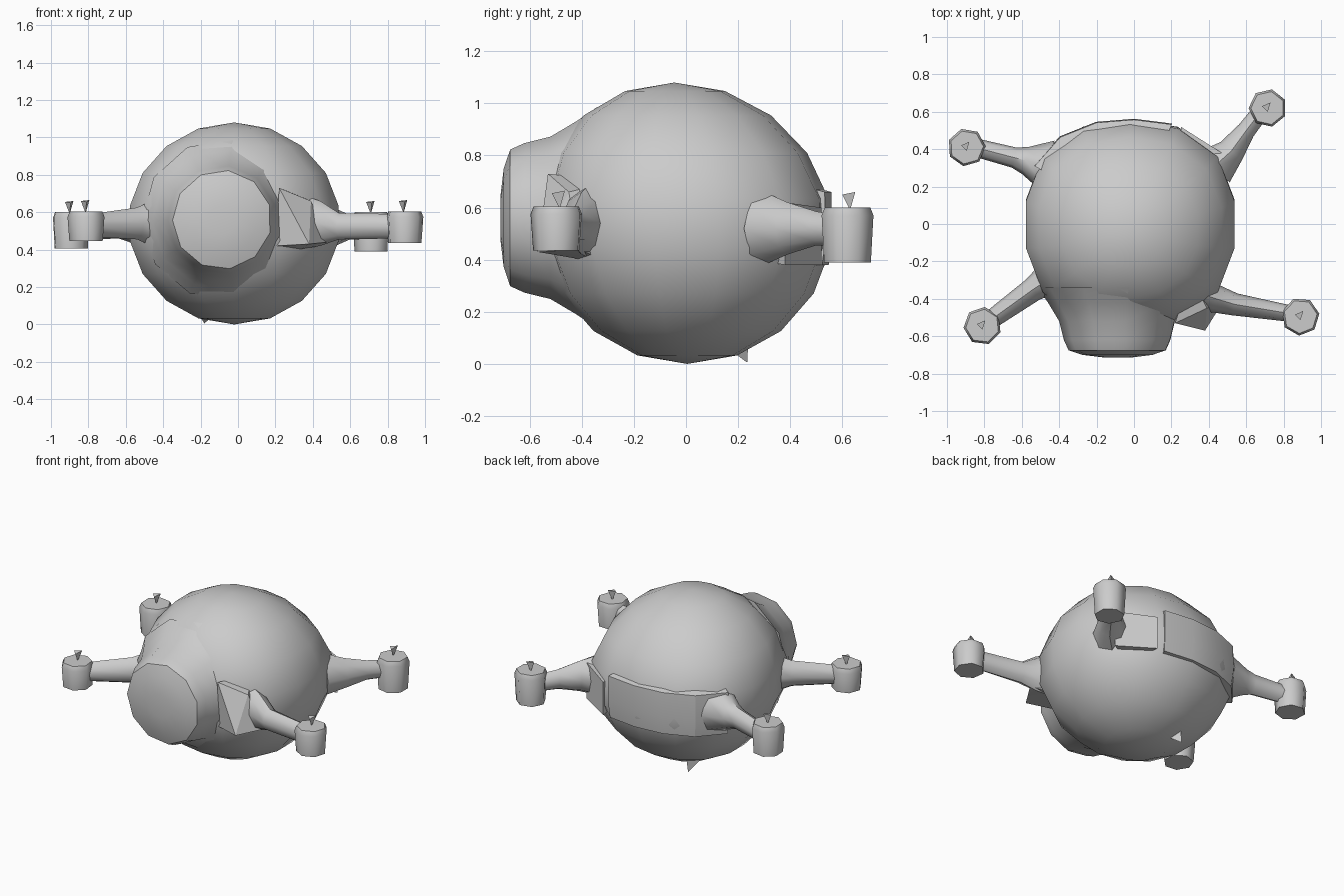
import bpy, bmesh, math
from mathutils import Vector

if "Cube" in bpy.data.objects:
    bpy.data.objects.remove(bpy.data.objects["Cube"])


def finish(name, bm, angle=35):
    bmesh.ops.recalc_face_normals(bm, faces=bm.faces)
    me = bpy.data.meshes.new(name)
    bm.to_mesh(me)
    bm.free()
    ob = bpy.data.objects.new(name, me)
    bpy.context.collection.objects.link(ob)
    bpy.ops.object.select_all(action='DESELECT')
    ob.select_set(True)
    bpy.context.view_layer.objects.active = ob
    bpy.ops.object.shade_smooth_by_angle(angle=math.radians(angle))
    return ob


def skin(name, rings, angle=35):
    """Join equal-length rings of points into a capped tube."""
    bm = bmesh.new()
    rows = [[bm.verts.new(p) for p in r] for r in rings]
    n = len(rows[0])
    for a, b in zip(rows, rows[1:]):
        for i in range(n):
            j = (i + 1) % n
            bm.faces.new((a[i], a[j], b[j], b[i]))
    bm.faces.new(rows[0])
    bm.faces.new(rows[-1])
    return finish(name, bm, angle)


def hull(name, pts):
    bm = bmesh.new()
    for p in pts:
        bm.verts.new(p)
    bmesh.ops.convex_hull(bm, input=bm.verts)
    return finish(name, bm, 20)


def circle(n, turn=0.0):
    return [(math.cos(math.tau * i / n + turn), math.sin(math.tau * i / n + turn)) for i in range(n)]


def bulge(a):
    """The body is slightly squared off in plan, fuller on the diagonals."""
    return 1 + 0.06 * math.sin(2 * a) ** 2


# Round body
bm = bmesh.new()
bmesh.ops.create_uvsphere(bm, u_segments=14, v_segments=9, radius=1)
for v in bm.verts:
    x, y, z = v.co
    k = 1 + (bulge(math.atan2(y, x)) - 1) * (1 - z * z)
    v.co = Vector((x * 0.575 * k - 0.02, y * 0.56 * k + 0.005 - 0.05 * max(z, 0), z * 0.54 + 0.54))
finish("body", bm, 40)

# Front collar with its shallow domed window, blending back into the body
profile = [(-0.34, 0.43), (-0.42, 0.375), (-0.52, 0.315), (-0.62, 0.29), (-0.675, 0.265), (-0.70, 0.19), (-0.713, 0.08)]
skin("front_collar", [[(-0.085 + r * c, y, 0.56 + r * s) for c, s in circle(11, 0.3)] for y, r in profile], 40)


# Four arms: each station is x, y, z, half width, half height
def arm(name, stations):
    d = Vector(stations[-1][:2]) - Vector(stations[0][:2])
    d.normalize()
    skin(name, [[(x - d.y * w * c, y + d.x * w * c, z + h * s) for c, s in circle(8)]
                for x, y, z, w, h in stations], 50)


arm("front_right_arm", [(0.32, -0.36, 0.55, 0.10, 0.15), (0.44, -0.40, 0.54, 0.075, 0.12),
                        (0.54, -0.43, 0.525, 0.06, 0.07), (0.87, -0.485, 0.525, 0.042, 0.065)])
arm("front_left_arm", [(-0.42, -0.27, 0.54, 0.10, 0.14), (-0.54, -0.35, 0.54, 0.065, 0.085),
                       (-0.79, -0.53, 0.53, 0.048, 0.06)])
arm("back_left_arm", [(-0.46, 0.31, 0.53, 0.14, 0.15), (-0.58, 0.34, 0.53, 0.075, 0.09),
                      (-0.64, 0.355, 0.53, 0.055, 0.07), (-0.87, 0.415, 0.51, 0.048, 0.06)])
arm("back_right_arm", [(0.42, 0.30, 0.52, 0.12, 0.14), (0.52, 0.39, 0.52, 0.075, 0.10),
                       (0.60, 0.50, 0.52, 0.05, 0.065), (0.70, 0.63, 0.51, 0.045, 0.055)])

# Thruster pods at the arm ends, with small tilted fins on top
pods = [("front_right", 0.89, -0.495, 0.435, 0.605), ("front_left", -0.81, -0.545, 0.445, 0.605),
        ("back_left", -0.895, 0.41, 0.405, 0.60), ("back_right", 0.715, 0.62, 0.39, 0.60)]
for k, (name, x, y, z0, z1) in enumerate(pods):
    ring = circle(7, k * 0.4 + 0.15)
    skin(name + "_pod", [[(x + r * c, y + r * s, z) for c, s in ring]
                         for z, r in ((z0, 0.092), (z1 - 0.03, 0.102), (z1, 0.09))], 60)
    hull(name + "_pod_fin", [(x - 0.03, y + 0.01, z1 + 0.055), (x + 0.015, y + 0.03, z1 + 0.06),
                             (x, y - 0.02, z1 + 0.05), (x - 0.005, y + 0.01, z1 - 0.01)])

# Bracket where the front right arm meets the collar
hull("front_right_bracket", [(0.20, -0.50, 0.42), (0.22, -0.53, 0.73), (0.39, -0.45, 0.66),
                             (0.38, -0.57, 0.43), (0.48, -0.41, 0.44), (0.30, -0.28, 0.38), (0.30, -0.28, 0.70)])

# Raised belt panel around the back
rings = []
for i in range(5):
    a = math.radians(68 + 20 * i)
    k = bulge(a)
    rings.append([(-0.02 + r * k * math.cos(a), r * k * math.sin(a) * 0.97, z)
                  for r, z in ((0.46, 0.37), (0.565, 0.38), (0.58, 0.50), (0.575, 0.66), (0.46, 0.69))])
skin("back_belt_panel", rings, 25)

# Small plate at the back right arm root and a spike below the body
hull("back_right_plate", [(0.25, 0.52, 0.38), (0.47, 0.38, 0.38), (0.25, 0.52, 0.60),
                          (0.47, 0.38, 0.62), (0.25, 0.25, 0.4), (0.25, 0.25, 0.6)])
hull("belly_spike", [(-0.18, 0.235, 0.005), (-0.22, 0.16, 0.07), (-0.12, 0.16, 0.06), (-0.17, 0.24, 0.1)])
